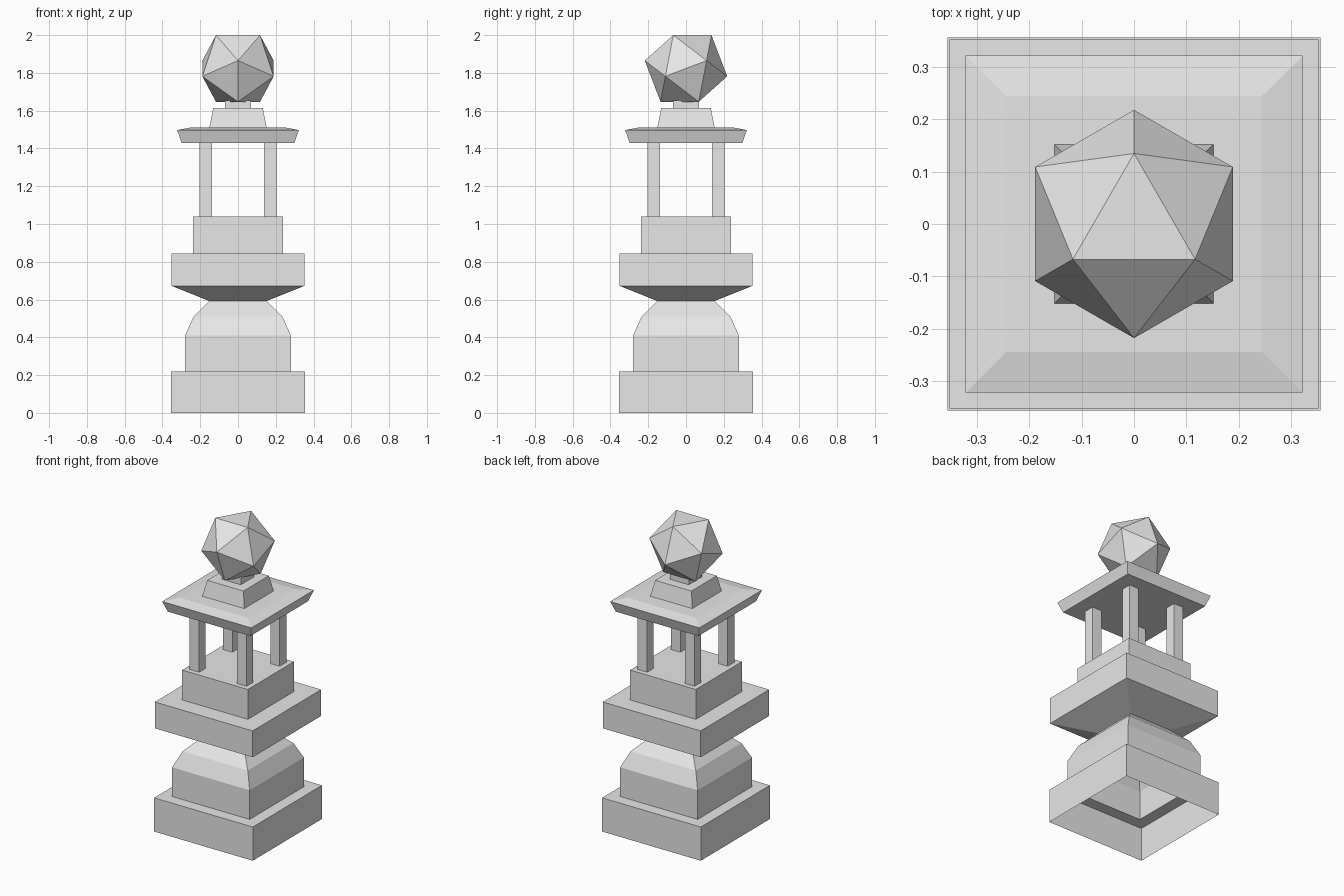
import bpy
import bmesh
from math import cos, sin, sqrt, radians

cube = bpy.data.objects.get("Cube")
if cube:
    bpy.data.objects.remove(cube, do_unlink=True)

# One pale stone colour
stone = bpy.data.materials.new("pale grey stone")
stone.use_nodes = True
colour = (0.8, 0.8, 0.8, 1)
stone.diffuse_color = colour
stone.node_tree.nodes["Principled BSDF"].inputs["Base Color"].default_value = colour


def finish(name, bm):
    bmesh.ops.recalc_face_normals(bm, faces=bm.faces)
    mesh = bpy.data.meshes.new(name)
    bm.to_mesh(mesh)
    bm.free()
    mesh.materials.append(stone)
    obj = bpy.data.objects.new(name, mesh)
    bpy.context.collection.objects.link(obj)
    return obj


def square_stack(name, profile, centre=(0, 0), closed_bottom=True):
    """Square tower swept up a profile of (half width, height) points."""
    bm = bmesh.new()
    rings = []
    for half, z in profile:
        rings.append([bm.verts.new((centre[0] + sx * half, centre[1] + sy * half, z))
                      for sx, sy in ((-1, -1), (1, -1), (1, 1), (-1, 1))])
    for low, high in zip(rings, rings[1:]):
        for i in range(4):
            j = (i + 1) % 4
            bm.faces.new((low[i], low[j], high[j], high[i]))
    bm.faces.new(rings[-1])
    if closed_bottom:
        bm.faces.new(rings[0][::-1])
    return finish(name, bm)


# Hollow pedestal: plinth, domed tier, flared slab and upper block
square_stack("pedestal", [
    (0.356, 0), (0.356, 0.22), (0.28, 0.22), (0.28, 0.41),
    (0.235, 0.51), (0.152, 0.592), (0.353, 0.673), (0.353, 0.845),
    (0.237, 0.845), (0.237, 1.04)], closed_bottom=False)

# Four pillars
for side, sx in (("left", 1), ("right", -1)):
    for end, sy in (("front", -1), ("back", 1)):
        square_stack(f"pillar_{end}_{side}", [(0.034, 1.04), (0.034, 1.43)],
                     (sx * 0.171, sy * 0.171))

# Roof slab, cap and neck
square_stack("roof", [(0.298, 1.428), (0.322, 1.497), (0.245, 1.512)])
square_stack("roof_cap", [(0.152, 1.51), (0.131, 1.613)])
square_stack("finial_neck", [(0.068, 1.61), (0.068, 1.655)])

# Twenty-sided finial resting on one face
bm = bmesh.new()
edge = 0.2335
golden = (1 + sqrt(5)) / 2
inner = edge / sqrt(3)
layers = [(inner, 0.7558 * edge, 90), (inner * golden, 0.178 * edge, 30),
          (inner * golden, -0.178 * edge, 90), (inner, -0.7558 * edge, 30)]
for radius, height, start in layers:
    for k in range(3):
        a = radians(start + 120 * k)
        bm.verts.new((radius * cos(a), radius * sin(a), 1.8235 + height))
bmesh.ops.convex_hull(bm, input=bm.verts)
finish("finial", bm)
